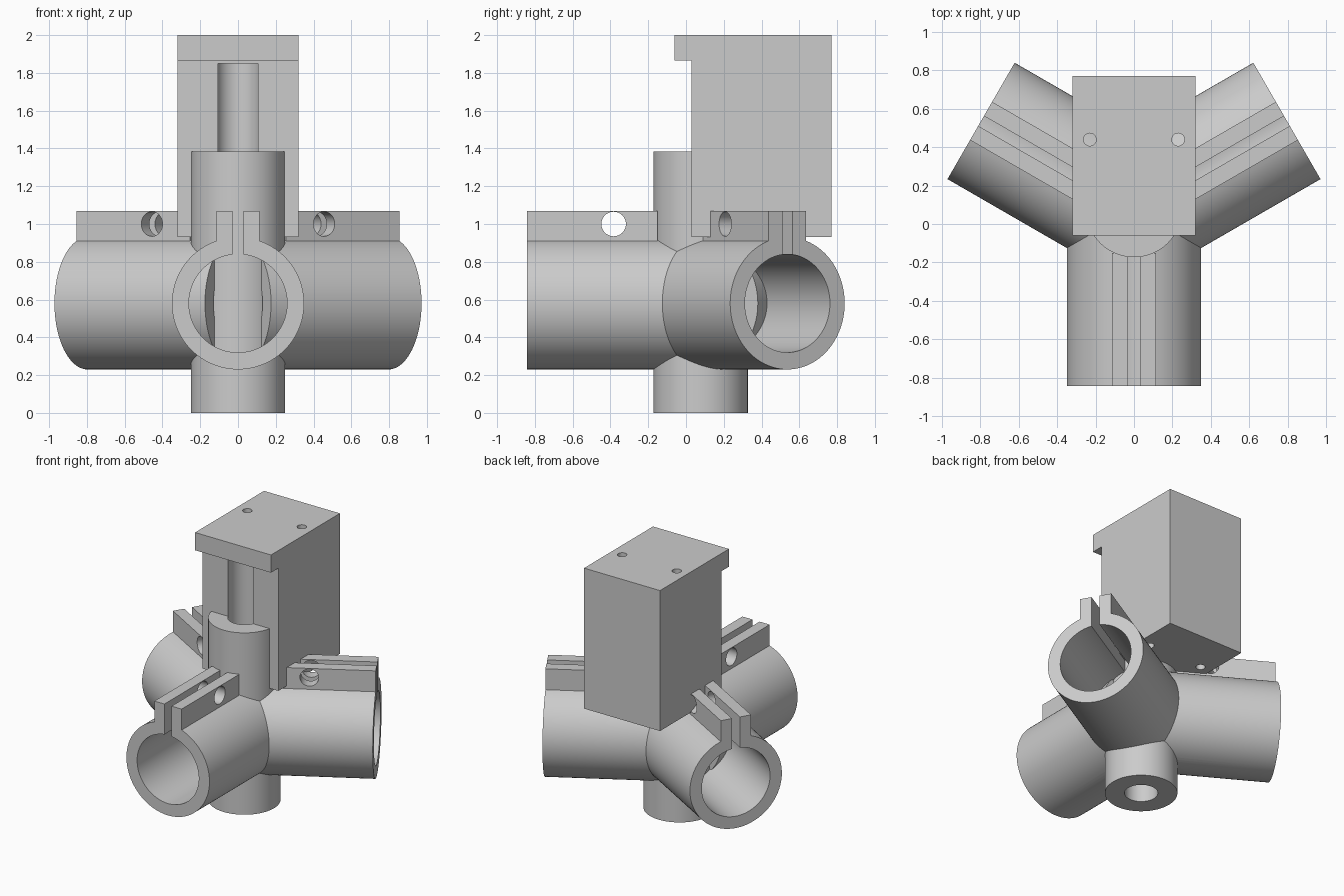
import bpy
import math
from mathutils import Matrix, Vector

cube = bpy.data.objects.get("Cube")
if cube:
    bpy.data.objects.remove(cube, do_unlink=True)

grey = bpy.data.materials.new("plain_grey")
grey.use_nodes = True
grey.diffuse_color = (0.6, 0.6, 0.6, 1)
grey.node_tree.nodes["Principled BSDF"].inputs["Base Color"].default_value = (0.6, 0.6, 0.6, 1)

HUB_Y = 0.077      # vertical axis of the hub
ARM_Z = 0.58       # height of the arm axes
ARM_LEN = 0.92
ROD_R = 0.115


def bake(obj, matrix=None):
    """Move an object's transform into its mesh."""
    obj.data.transform(matrix or obj.matrix_basis)
    obj.matrix_basis = Matrix()
    return obj


def cylinder(name, radius, start, end, sides=96):
    start, end = Vector(start), Vector(end)
    axis = end - start
    bpy.ops.mesh.primitive_cylinder_add(vertices=sides, radius=radius, depth=axis.length)
    obj = bpy.context.object
    obj.name = name
    turn = Vector((0, 0, 1)).rotation_difference(axis).to_matrix().to_4x4()
    return bake(obj, Matrix.Translation((start + end) / 2) @ turn)


def box(name, low, high):
    low, high = Vector(low), Vector(high)
    bpy.ops.mesh.primitive_cube_add(size=1)
    obj = bpy.context.object
    obj.name = name
    return bake(obj, Matrix.Translation((low + high) / 2) @ Matrix.Diagonal((*(high - low), 1)))


def combine(obj, others, operation):
    """Boolean the helpers into obj, then remove them."""
    for other in others:
        other.hide_render = True
        mod = obj.modifiers.new("cut", "BOOLEAN")
        mod.operation = operation
        mod.solver = "EXACT"
        mod.object = other
        graph = bpy.context.evaluated_depsgraph_get()
        mesh = bpy.data.meshes.new_from_object(obj.evaluated_get(graph))
        obj.modifiers.clear()
        obj.data = mesh
        bpy.data.objects.remove(other, do_unlink=True)


def finish(obj):
    obj.data.materials.clear()
    obj.data.materials.append(grey)
    bpy.ops.object.select_all(action="DESELECT")
    obj.select_set(True)
    bpy.context.view_layer.objects.active = obj
    bpy.ops.object.shade_smooth_by_angle(angle=math.radians(30))


def rod_hole():
    return cylinder("rod_hole", ROD_R, (0, HUB_Y, -0.1), (0, HUB_Y, 1.85))


# Three clamp arms, built along -y from the hub axis and then turned
for name, angle in (("front_arm", 0), ("left_arm", 120), ("right_arm", -120)):
    arm = cylinder(name, 0.35, (0, 0, 0), (0, -ARM_LEN, 0))
    combine(arm, [box("tab", (-0.115, -ARM_LEN, 0.3), (0.115, -0.227, 0.49))], "UNION")
    combine(arm, [
        cylinder("bore", 0.26, (0, 0.1, 0), (0, -1, 0)),
        box("slit", (-0.03, -1, 0.1), (0.03, -0.2, 0.6)),
        cylinder("bolt_hole", 0.065, (-0.3, -0.46, 0.42), (0.3, -0.46, 0.42), 48),
    ], "DIFFERENCE")
    bake(arm, Matrix.Translation((0, HUB_Y, ARM_Z)) @ Matrix.Rotation(math.radians(angle), 4, "Z"))
    combine(arm, [rod_hole()], "DIFFERENCE")
    finish(arm)

# Vertical hub with the rod hole
hub = cylinder("hub", 0.25, (0, HUB_Y, 0), (0, HUB_Y, 1.385))
combine(hub, [rod_hole()], "DIFFERENCE")
finish(hub)

# Tall block with overhanging top plate, rod groove and two screw holes
block = box("tall_block", (-0.32, 0.03, 0.93), (0.32, 0.77, 2))
combine(block, [box("top_plate", (-0.32, -0.06, 1.865), (0.32, 0.4, 2))], "UNION")
screw_holes = [cylinder("screw_hole", 0.033, (x, 0.44, 0.8), (x, 0.44, 2.1), 32) for x in (-0.23, 0.23)]
combine(block, [rod_hole()] + screw_holes, "DIFFERENCE")
finish(block)
